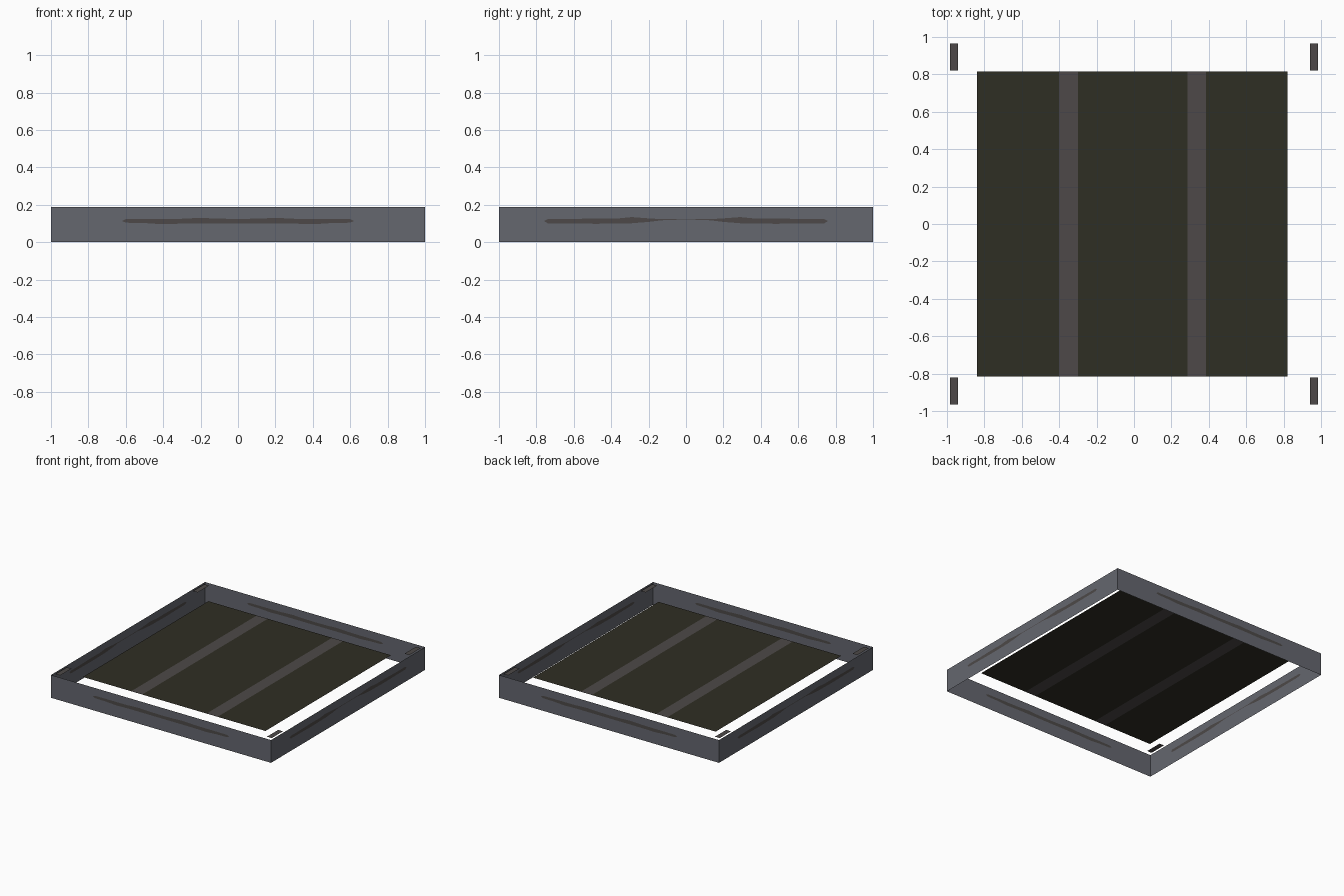
import bpy, bmesh, math
from mathutils import Matrix

if "Cube" in bpy.data.objects:
    bpy.data.objects.remove(bpy.data.objects["Cube"])

H = 0.187          # frame height
PANEL_Z = 0.143    # height of the inner sheet


def material(name, rgb):
    m = bpy.data.materials.new(name)
    lin = [((c / 255 + 0.055) / 1.055) ** 2.4 for c in rgb]
    m.diffuse_color = (*lin, 1)
    m.use_nodes = True
    m.node_tree.nodes["Principled BSDF"].inputs["Base Color"].default_value = m.diffuse_color
    return m


frame_grey = material("frame_grey", (101, 103, 111))
warm_grey = material("warm_grey", (77, 73, 72))
dark_olive = material("dark_olive", (47, 46, 36))


def make_object(name, bm, mats):
    me = bpy.data.meshes.new(name)
    bm.to_mesh(me)
    bm.free()
    for m in mats:
        me.materials.append(m)
    ob = bpy.data.objects.new(name, me)
    bpy.context.collection.objects.link(ob)
    return ob


def wall(name, half, angle):
    """Thin wall with a slot-shaped mark; half = (distance, low, high)."""
    cols = [(-t, a, b) for t, a, b in reversed(half) if t > 0] + half
    bm = bmesh.new()
    for (x0, a0, b0), (x1, a1, b1) in zip(cols, cols[1:]):
        bands = [(0, 0, a0, a1, 0), (a0, a1, b0, b1, 1), (b0, b1, H, H, 0)]
        for l0, l1, h0, h1, mat in bands:
            pts = []
            for p in [(x0, -1, l0), (x1, -1, l1), (x1, -1, h1), (x0, -1, h0)]:
                if p not in pts:
                    pts.append(p)
            if len(pts) > 2:
                f = bm.faces.new([bm.verts.new(p) for p in pts])
                f.material_index = mat
    bmesh.ops.remove_doubles(bm, verts=bm.verts, dist=1e-5)
    bm.transform(Matrix.Rotation(angle, 4, 'Z'))
    return make_object(name, bm, [frame_grey, warm_grey])


def sheet(name, xs, ys, z, mats, pattern):
    """Flat sheet split into strips along x."""
    bm = bmesh.new()
    rows = [[bm.verts.new((x, y, z)) for x in xs] for y in ys]
    for i, mat in enumerate(pattern):
        f = bm.faces.new((rows[0][i], rows[0][i + 1], rows[1][i + 1], rows[1][i]))
        f.material_index = mat
    return make_object(name, bm, mats)


# Frame walls: one long mark front and back, two marks on the sides
long_mark = [(0, .099, .124), (.12, .099, .126), (.2, .099, .130), (.3, .099, .125),
             (.41, .096, .124), (.5, .102, .124), (.6, .104, .123),
             (.62, .113, .113), (1, .113, .113)]
double_mark = [(0, .118, .122), (.13, .117, .123), (.2, .108, .127), (.29, .101, .134),
               (.37, .100, .126), (.48, .098, .127), (.6, .100, .124),
               (.74, .101, .123), (.76, .113, .113), (1, .113, .113)]
for i, (name, mark) in enumerate([("front_wall", long_mark), ("right_wall", double_mark),
                                  ("back_wall", long_mark), ("left_wall", double_mark)]):
    wall(name, mark, i * math.pi / 2)

# Inner panel with two lighter stripes
sheet("inner_panel", [-.84, -.40, -.30, .285, .385, .82], [-.815, .815], PANEL_Z,
      [dark_olive, warm_grey], [0, 1, 0, 1, 0])

# Small corner plates level with the rim
for sx, side in ((-1, "left"), (1, "right")):
    for sy, end in ((-1, "front"), (1, "back")):
        sheet(f"{end}_{side}_corner_plate", sorted((sx * .94, sx * .983)),
              sorted((sy * .82, sy * .966)), H - .001, [warm_grey], [0])
